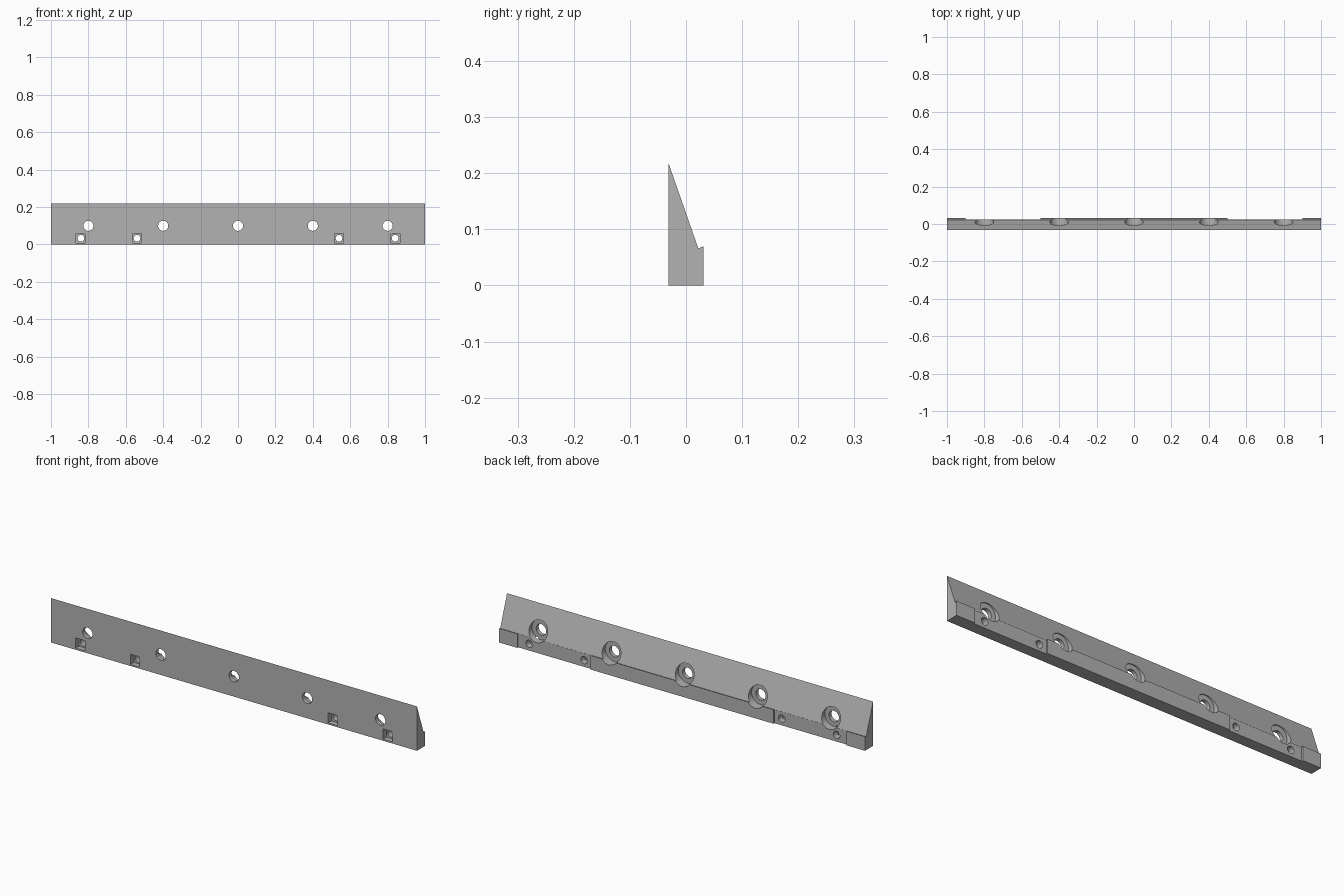
import bpy, bmesh, math
from mathutils import Matrix

if "Cube" in bpy.data.objects:
    bpy.data.objects.remove(bpy.data.objects["Cube"])

grey = bpy.data.materials.new("mid grey")
grey.diffuse_color = (0.45, 0.45, 0.45, 1)
grey.use_nodes = True
grey.node_tree.nodes["Principled BSDF"].inputs["Base Color"].default_value = grey.diffuse_color


def make_object(name, bm):
    bmesh.ops.recalc_face_normals(bm, faces=bm.faces)
    me = bpy.data.meshes.new(name)
    bm.to_mesh(me)
    bm.free()
    me.materials.append(grey)
    ob = bpy.data.objects.new(name, me)
    bpy.context.collection.objects.link(ob)
    return ob


def add_box(bm, x, y0, y1, z0, z1, width):
    m = Matrix.Translation((x, (y0 + y1) / 2, (z0 + z1) / 2)) @ Matrix.Diagonal((width, y1 - y0, z1 - z0, 1))
    bmesh.ops.create_cube(bm, size=1, matrix=m)


def add_bore(bm, x, z, radius, y0, y1):
    m = Matrix.Translation((x, (y0 + y1) / 2, z)) @ Matrix.Rotation(math.pi / 2, 4, 'X')
    bmesh.ops.create_cone(bm, cap_ends=True, segments=40, radius1=radius, radius2=radius, depth=y1 - y0, matrix=m)


# wedge bar: side profile swept along x
profile = [(-0.0315, 0), (0.0315, 0), (0.0315, 0.07), (0.022, 0.066), (-0.0315, 0.219)]
bm = bmesh.new()
face = bm.faces.new([bm.verts.new((-1, y, z)) for y, z in profile])
swept = bmesh.ops.extrude_face_region(bm, geom=[face])
bmesh.ops.translate(bm, vec=(2, 0, 0), verts=[v for v in swept["geom"] if isinstance(v, bmesh.types.BMVert)])
bar = make_object("wedge_bar", bm)

screw_x = (-0.8, -0.4, 0, 0.4, 0.8)
bolt_x = (-0.84, -0.54, 0.54, 0.84)
cutters = []

# shallow recesses in the lower back face
bm = bmesh.new()
for x in (-0.7, 0.7):
    add_box(bm, x, 0.0245, 0.06, -0.02, 0.09, 0.4)
cutters.append(make_object("recess_cutter", bm))

# counterbores for screw heads
bm = bmesh.new()
for x in screw_x:
    add_bore(bm, x, 0.1, 0.05, -0.012, 0.08)
cutters.append(make_object("counterbore_cutter", bm))

# square nut pockets in the front face
bm = bmesh.new()
for x in bolt_x:
    add_box(bm, x, -0.06, -0.006, 0.008, 0.058, 0.05)
cutters.append(make_object("nut_pocket_cutter", bm))

# through holes for screws and bolts
bm = bmesh.new()
for x in screw_x:
    add_bore(bm, x, 0.1, 0.027, -0.09, 0.09)
for x in bolt_x:
    add_bore(bm, x, 0.033, 0.018, -0.09, 0.09)
cutters.append(make_object("through_hole_cutter", bm))

bpy.context.view_layer.objects.active = bar
bar.select_set(True)
for cutter in cutters:
    cutter.select_set(False)
    cutter.hide_render = True
    mod = bar.modifiers.new(cutter.name, 'BOOLEAN')
    mod.object = cutter
    mod.operation = 'DIFFERENCE'
    mod.solver = 'EXACT'
    bpy.ops.object.modifier_apply(modifier=mod.name)
for cutter in cutters:
    bpy.data.objects.remove(cutter)

bpy.ops.object.shade_smooth_by_angle(angle=math.radians(30))
